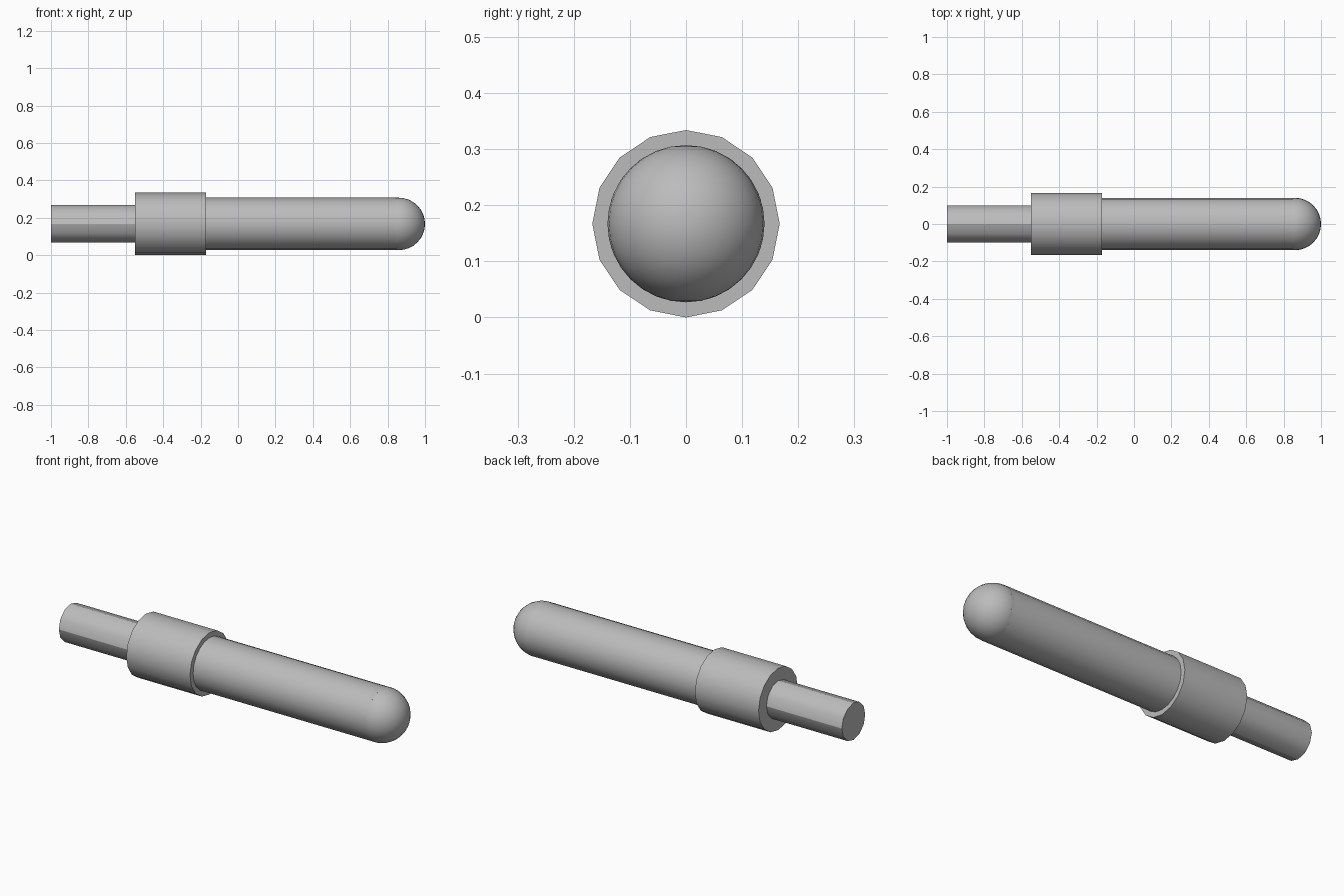
import bpy
import math

if "Cube" in bpy.data.objects:
    bpy.data.objects.remove(bpy.data.objects["Cube"], do_unlink=True)

AXIS_Z = 0.167

# Single plain grey material
grey = bpy.data.materials.new("plain_grey")
grey.use_nodes = True
colour = (0.5, 0.5, 0.5, 1)
grey.diffuse_color = colour
grey.node_tree.nodes["Principled BSDF"].inputs["Base Color"].default_value = colour


def finish(name):
    obj = bpy.context.object
    obj.name = name
    obj.data.materials.append(grey)
    bpy.ops.object.shade_smooth_by_angle(angle=math.radians(30))


def rod(name, x_start, x_end, radius, sides):
    """Cylinder lying along x, with a vertex at the top."""
    bpy.ops.mesh.primitive_cylinder_add(
        vertices=sides, radius=radius, depth=x_end - x_start,
        location=((x_start + x_end) / 2, 0, AXIS_Z),
        rotation=(0, math.pi / 2, 0))
    bpy.ops.object.transform_apply(location=False, rotation=True, scale=False)
    finish(name)


# Thin shaft, wide collar and long barrel
rod("rear_shaft", -1.0, -0.55, 0.1, 12)
rod("collar", -0.55, -0.17, 0.167, 16)
rod("barrel", -0.17, 0.86, 0.14, 20)

# Rounded end of the barrel
bpy.ops.mesh.primitive_uv_sphere_add(
    segments=32, ring_count=16, radius=0.14, location=(0.86, 0, AXIS_Z))
finish("rounded_tip")
